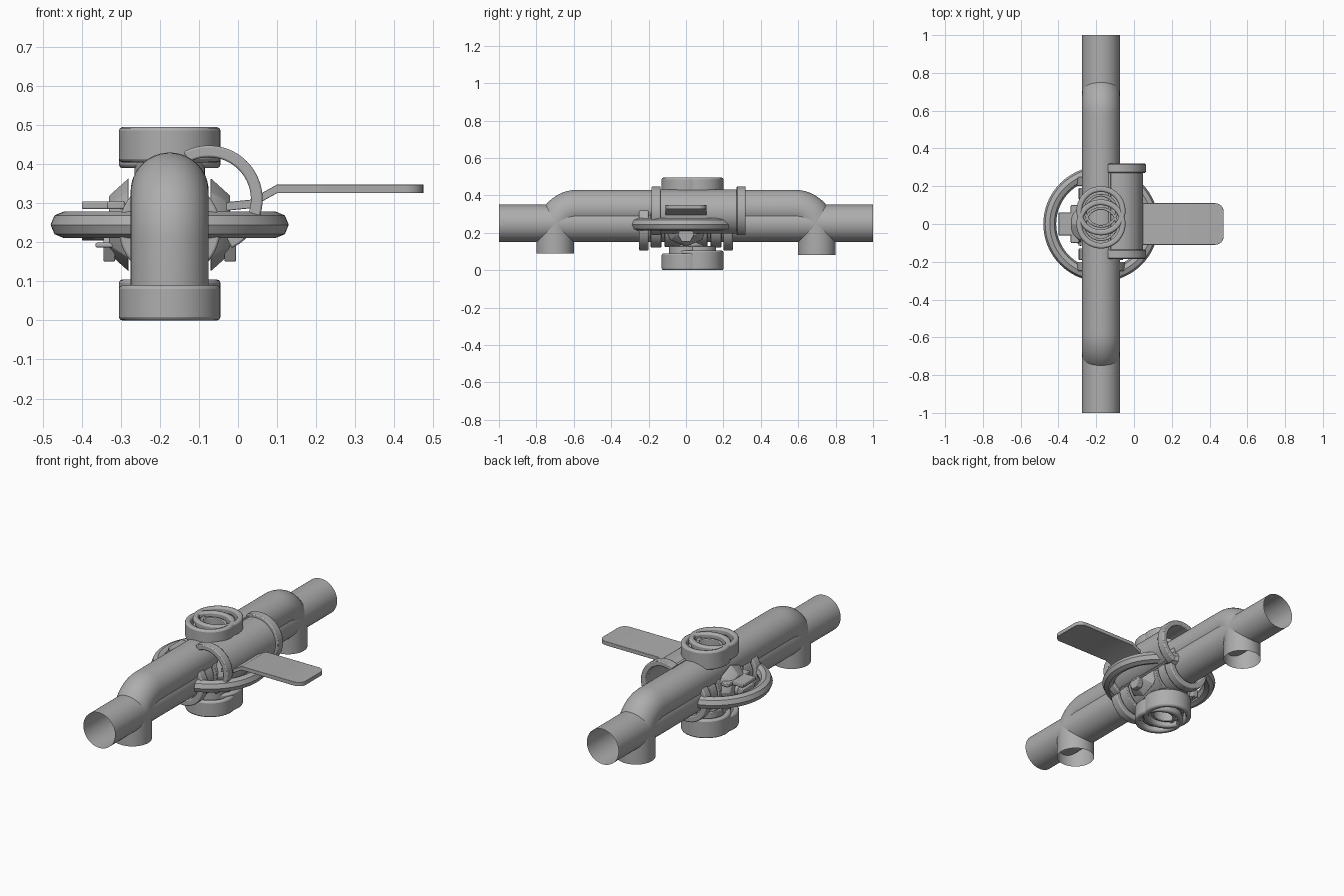
import bpy, bmesh, math
from mathutils import Matrix, Vector

cube = bpy.data.objects.get("Cube")
if cube:
    bpy.data.objects.remove(cube, do_unlink=True)

GREY = (0.42, 0.42, 0.42, 1)
metal = bpy.data.materials.new("plain grey")
metal.use_nodes = True
metal.diffuse_color = GREY
metal.node_tree.nodes["Principled BSDF"].inputs["Base Color"].default_value = GREY

CX, CZ, R = -0.175, 0.25, 0.1   # pipe axis and pipe radius


def finish(name, bm, bevel=0):
    bmesh.ops.recalc_face_normals(bm, faces=bm.faces)
    mesh = bpy.data.meshes.new(name)
    bm.to_mesh(mesh)
    bm.free()
    mesh.materials.append(metal)
    ob = bpy.data.objects.new(name, mesh)
    bpy.context.collection.objects.link(ob)
    if bevel:
        mod = ob.modifiers.new("bevel", "BEVEL")
        mod.width, mod.segments, mod.limit_method = bevel, 2, "ANGLE"
    bpy.ops.object.select_all(action="DESELECT")
    ob.select_set(True)
    bpy.context.view_layer.objects.active = ob
    bpy.ops.object.shade_smooth_by_angle(angle=math.radians(35))
    return ob


def sweep(name, path, radius=R, sides=48):
    """Open tube through points lying in the plane x = CX."""
    bm = bmesh.new()
    rings = []
    for i, p in enumerate(path):
        t = (path[min(i + 1, len(path) - 1)] - path[max(i - 1, 0)]).normalized()
        side = Vector((1, 0, 0))
        up = t.cross(side)
        rings.append([bm.verts.new(p + radius * (side * math.cos(a) + up * math.sin(a)))
                      for a in (2 * math.pi * k / sides for k in range(sides))])
    for a, b in zip(rings, rings[1:]):
        for k in range(sides):
            j = (k + 1) % sides
            bm.faces.new((a[k], a[j], b[j], b[k]))
    return finish(name, bm)


def lathe(name, profile, centre, axis="Z", start=0, end=360, steps=56, bevel=0):
    """Turn a closed (radius, height) profile about an axis, fully or in part."""
    bm = bmesh.new()
    full = end - start == 360
    rings = []
    for i in range(steps if full else steps + 1):
        a = math.radians(start + (end - start) * i / steps)
        ring = []
        for r, h in profile:
            u, v = r * math.cos(a), r * math.sin(a)
            p = {"X": (h, u, v), "Y": (u, h, v), "Z": (u, v, h)}[axis]
            ring.append(bm.verts.new(Vector(p) + Vector(centre)))
        rings.append(ring)
    n = len(profile)
    pairs = list(zip(rings, rings[1:])) + ([(rings[-1], rings[0])] if full else [])
    for a, b in pairs:
        for k in range(n):
            j = (k + 1) % n
            bm.faces.new((a[k], a[j], b[j], b[k]))
    if not full:
        bm.faces.new(rings[0])
        bm.faces.new(rings[-1])
    return finish(name, bm, bevel)


def band(r0, r1, h0, h1):
    return [(r0, h0), (r1, h0), (r1, h1), (r0, h1)]


def box(name, low, high, bevel=0.004):
    low, high = Vector(low), Vector(high)
    bm = bmesh.new()
    bmesh.ops.create_cube(bm, size=1, matrix=Matrix.Translation((low + high) / 2)
                          @ Matrix.Diagonal((*(high - low), 1)))
    return finish(name, bm, bevel)


def solid(name, radius1, radius2, depth, centre, axis, sides):
    bm = bmesh.new()
    turn = {"X": Matrix.Rotation(math.pi / 2, 4, "Y"),
            "Y": Matrix.Rotation(math.pi / 2, 4, "X"), "Z": Matrix()}[axis]
    bmesh.ops.create_cone(bm, cap_ends=True, segments=sides, radius1=radius1, radius2=radius2,
                          depth=depth, matrix=Matrix.Translation(centre) @ turn)
    return finish(name, bm, 0.003)


# Straight pipe and the raised pipe whose ends bend down through it
sweep("main_pipe", [Vector((CX, -1, CZ)), Vector((CX, 1, CZ))])
bend, top = 0.12, 0.33
half = []
for i in range(13):
    a = math.radians(90 * i / 12)
    half.append((0.7 - bend * (1 - math.cos(a)), top - bend * (1 - math.sin(a))))
path = [Vector((CX, -0.7, 0.09))] + [Vector((CX, -y, z)) for y, z in half]
path += [Vector((CX, y, z)) for y, z in reversed(half)] + [Vector((CX, 0.7, 0.08))]
sweep("raised_pipe", path)

# Doubled port rings above and below
for name, outer, inner in (("upper", 0.495, -1), ("lower", 0.0, 1)):
    for y, height in ((0.0, 0.09), (0.07, 0.105)):
        z0, z1 = sorted((outer, outer + inner * height))
        lathe(name + "_port_ring", band(0.1, 0.13, z0, z1), (CX, y, 0), bevel=0.009)
        lip = sorted((outer + inner * 0.02, outer + inner * 0.13))
        lathe(name + "_port_liner", band(0.075, 0.09, *lip), (CX, y, 0), bevel=0.004)

# Faceted valve body with its neck
solid("valve_body", 0.12, 0.12, 0.23, (CX, 0, 0.245), "Y", 48)
for s in (-1, 1):
    solid("body_side_cover", 0.12 if s > 0 else 0.075, 0.075 if s > 0 else 0.12, 0.05,
          (CX + s * 0.13, 0, 0.245), "X", 8)
    solid("side_nut", 0.045, 0.045, 0.03, (CX + s * 0.155, 0, 0.19), "X", 6)
solid("valve_neck", 0.075, 0.075, 0.3, (CX, 0.03, 0.24), "Z", 40)

# Collars around the pipe
for s in (-1, 1):
    lathe("pipe_collar", band(0.095, 0.13, -0.025, 0.025), (CX, s * 0.225, 0.235), "Y", bevel=0.006)
    lathe("inner_collar", band(0.095, 0.118, -0.03, 0.03), (CX, s * 0.16, 0.24), "Y", bevel=0.004)

# Hand wheel with an eight-sided rim
rim = [(0.271 + 0.034 * math.cos(math.radians(a)), 0.034 * math.sin(math.radians(a)))
       for a in range(0, 360, 45)]
lathe("hand_wheel", rim, (CX, 0, 0.245), steps=72)

# Curved side guard: shell, end flanges and straight edge rails
gx, gz = -0.075, 0.31
lathe("guard_shell", band(0.108, 0.122, -0.15, 0.29), (gx, 0, gz), "Y", -62, 115, 40)
for y in (-0.16, 0.295):
    lathe("guard_flange", band(0.108, 0.138, y - 0.024, y + 0.024), (gx, 0, gz),
          "Y", -65, 118, 40, bevel=0.005)
for a in (-62, 112):
    lathe("guard_rail", band(0.108, 0.13, -0.15, 0.29), (gx, 0, gz), "Y", a, a + 5, 2)

# Pedal plate: cranked strip with rounded outer corners
bm = bmesh.new()
line = [(-0.03, 0.292), (0.03, 0.298), (0.1, 0.337)]
outline = [(x, z, 0.11) for x, z in line]
outline += [(0.43 + 0.045 * math.sin(a), 0.337, 0.065 + 0.045 * math.cos(a))
            for a in (math.radians(15 * i) for i in range(7))]
rows = []
for x, z, w in outline:
    rows.append([bm.verts.new((x, s * w, z + dz)) for s, dz in
                 ((-1, -0.011), (1, -0.011), (1, 0.011), (-1, 0.011))])
for a, b in zip(rows, rows[1:]):
    for k in range(4):
        j = (k + 1) % 4
        bm.faces.new((a[k], a[j], b[j], b[k]))
bm.faces.new(rows[0])
bm.faces.new(rows[-1])
finish("pedal_plate", bm, 0.004)

# Left-hand control: stem, knob and its two bracket plates
solid("control_stem", 0.035, 0.035, 0.12, (-0.34, 0, 0.24), "X", 24)
box("control_knob", (-0.40, -0.05, 0.21), (-0.365, 0.06, 0.275))
box("upper_bracket", (-0.40, -0.06, 0.285), (-0.29, 0.06, 0.305))
box("upper_bracket_wing", (-0.335, -0.1, 0.285), (-0.29, 0.1, 0.305))
box("lower_bracket", (-0.365, -0.06, 0.187), (-0.29, 0.06, 0.199))
